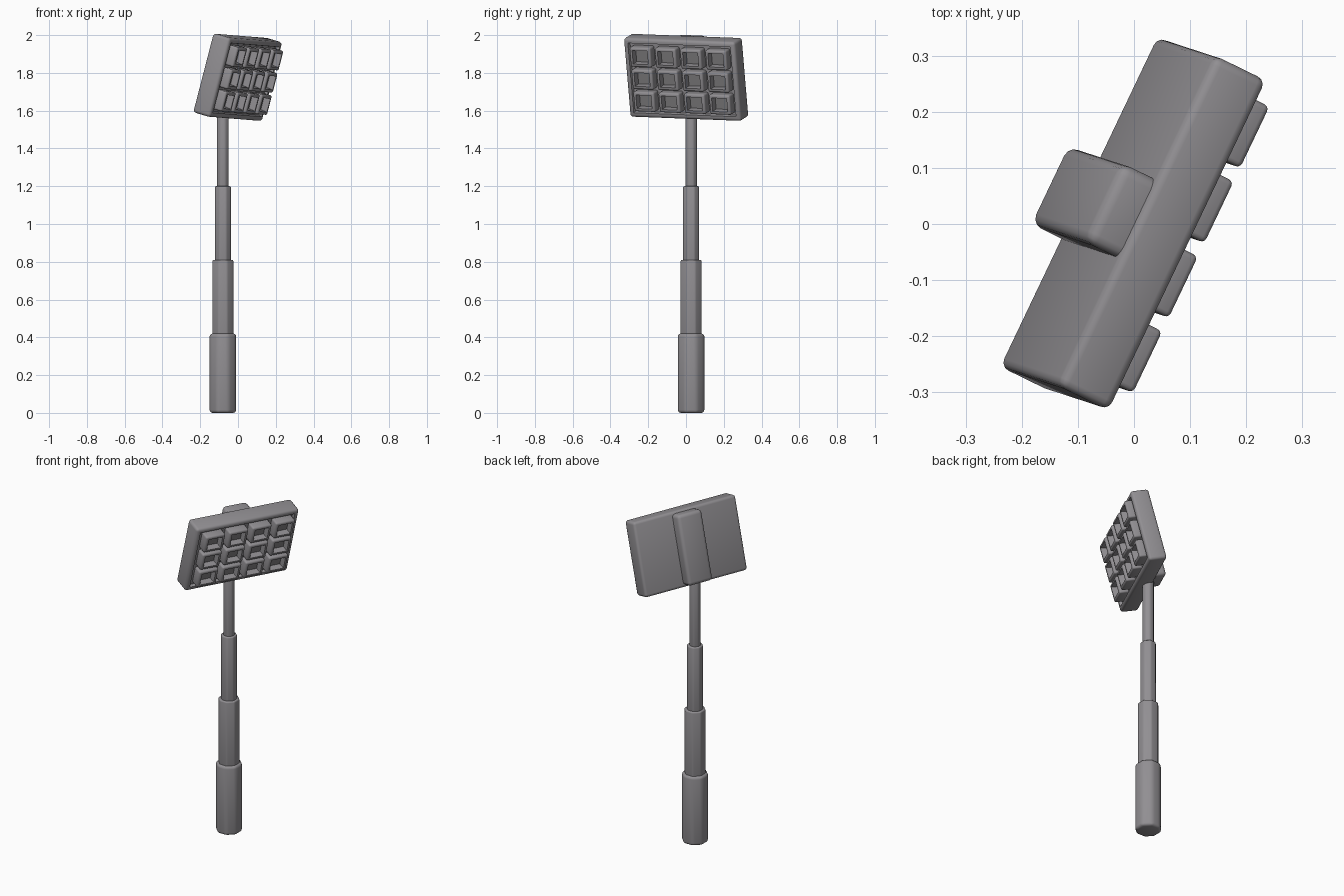
import bpy, bmesh, math
from mathutils import Matrix, Vector

if "Cube" in bpy.data.objects:
    bpy.data.objects.remove(bpy.data.objects["Cube"])


def material(name, rgb):
    m = bpy.data.materials.new(name)
    m.diffuse_color = (*rgb, 1)
    m.use_nodes = True
    m.node_tree.nodes["Principled BSDF"].inputs["Base Color"].default_value = m.diffuse_color
    return m


GREY = material("warm_grey_metal", (0.285, 0.275, 0.29))
DARK = material("dark_lamp_glass", (0.215, 0.208, 0.215))

# Head frame: local x = long side, y = up the panel, z = facing direction
L = Vector((0.43, 0.902, -0.035)).normalized()
U = Vector((0.245, -0.09, 0.965))
U = (U - L * U.dot(L)).normalized()
N = L.cross(U)
HEAD = Matrix((L, U, N)).transposed().to_4x4()
HEAD.translation = (0, 0, 1.776)


def finish(bm, name, matrix, smooth=42):
    mesh = bpy.data.meshes.new(name)
    bm.to_mesh(mesh)
    bm.free()
    obj = bpy.data.objects.new(name, mesh)
    bpy.context.collection.objects.link(obj)
    obj.matrix_world = matrix
    mesh.materials.append(GREY)
    mesh.materials.append(DARK)
    bpy.ops.object.select_all(action='DESELECT')
    obj.select_set(True)
    bpy.context.view_layer.objects.active = obj
    bpy.ops.object.shade_smooth_by_angle(angle=math.radians(smooth))
    return obj


def round_edges(bm, width, min_angle=60):
    edges = [e for e in bm.edges if e.calc_face_angle(0) > math.radians(min_angle)]
    bmesh.ops.bevel(bm, geom=edges, offset=width, segments=3, profile=0.5, affect='EDGES')


def box(name, size, centre, bevel, rim=0, depth=0, dark=False):
    """Rounded box in head space; rim and depth sink a pocket into its front."""
    bm = bmesh.new()
    bmesh.ops.create_cube(bm, size=1, matrix=Matrix.Diagonal((*size, 1)))
    round_edges(bm, bevel)
    if rim:
        bm.faces.ensure_lookup_table()
        front = max(bm.faces, key=lambda f: f.calc_center_median().z)
        bm.normal_update()
        bmesh.ops.inset_region(bm, faces=[front], thickness=rim - bevel)
        bmesh.ops.inset_region(bm, faces=[front], thickness=0.006, depth=-depth)
        if dark:
            front.material_index = 1
    return finish(bm, name, HEAD @ Matrix.Translation(centre))


# Telescopic pole: stacked eight-sided sections with softened edges
sections = [(0.0, 0.42, 0.076), (0.38, 0.81, 0.060), (0.77, 1.20, 0.046), (1.16, 1.61, 0.033)]
for i, (z0, z1, r) in enumerate(sections):
    bm = bmesh.new()
    bmesh.ops.create_cone(bm, cap_ends=True, segments=8, radius1=r, radius2=r, depth=z1 - z0)
    round_edges(bm, 0.016 if i == 0 else 0.007, 40)
    finish(bm, f"pole_section_{i + 1}",
           Matrix.Translation((-0.08, 0.027, (z0 + z1) / 2)) @ Matrix.Rotation(math.radians(22.5), 4, 'Z'), 50)

# Lamp panel with a sunken front, and the mounting block on its back
box("lamp_panel", (0.652, 0.434, 0.106), (0, 0, -0.002), 0.016, rim=0.03, depth=0.018)
box("back_mount", (0.155, 0.408, 0.11), (0.004, 0, -0.066), 0.02)

# Grid of twelve hollow square lamps
for row in range(3):
    for col in range(4):
        box(f"lamp_{row + 1}_{col + 1}", (0.122, 0.108, 0.062),
            (0.005 + (col - 1.5) * 0.148, 0.002 + (row - 1) * 0.122, 0.056),
            0.010, rim=0.020, depth=0.036, dark=True)
